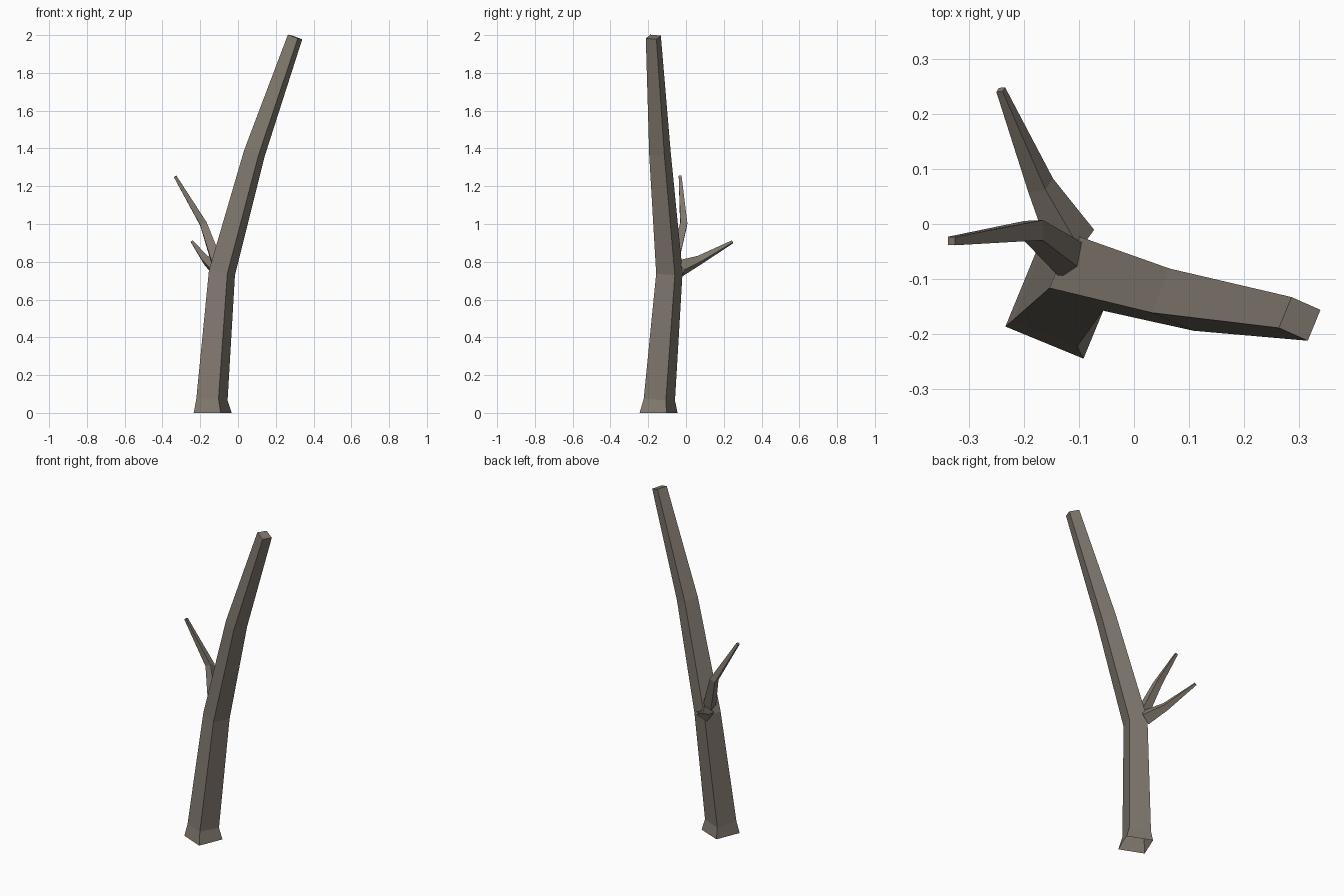
import bpy
import bmesh
from mathutils import Vector

if "Cube" in bpy.data.objects:
    bpy.data.objects.remove(bpy.data.objects["Cube"], do_unlink=True)

# Single bark colour
bark = bpy.data.materials.new("grey_brown_bark")
bark.use_nodes = True
colour = (0.22, 0.19, 0.158, 1)
bark.diffuse_color = colour
bark.node_tree.nodes["Principled BSDF"].inputs["Base Color"].default_value = colour


def limb(name, sections, side, start=None):
    """Loft a four-sided tapering limb; sections are (centre, half width)."""
    points = [Vector(c) for c, _ in sections]
    steps = [(b - a).normalized() for a, b in zip(points, points[1:])]
    bm = bmesh.new()
    rings = []
    for i, (point, (_, half)) in enumerate(zip(points, sections)):
        if i == 0:
            axis = Vector(start) if start else steps[0]
        elif i == len(steps):
            axis = steps[-1]
        else:
            axis = (steps[i - 1] + steps[i]).normalized()
        u = Vector(side)
        u = (u - axis * u.dot(axis)).normalized()
        v = axis.cross(u)
        rings.append([bm.verts.new(point + half * (a * u + b * v))
                      for a, b in ((-1, -1), (1, -1), (1, 1), (-1, 1))])
    for low, high in zip(rings, rings[1:]):
        for k in range(4):
            n = (k + 1) % 4
            bm.faces.new((low[k], low[n], high[n], high[k]))
    bm.faces.new(rings[-1])  # cut tip; the root end stays open
    mesh = bpy.data.meshes.new(name)
    bm.to_mesh(mesh)
    bm.free()
    mesh.materials.append(bark)
    obj = bpy.data.objects.new(name, mesh)
    bpy.context.collection.objects.link(obj)
    return obj


# Trunk with flared foot, leaning over above the fork
limb("trunk", [
    ((-0.134, -0.145, 0), 0.077),
    ((-0.138, -0.141, 0.07), 0.0635),
    ((-0.085, -0.088, 0.742), 0.0535),
    ((0.087, -0.138, 1.375), 0.0435),
    ((0.302, -0.173, 1.99), 0.0305),
], side=(0.924, -0.38, 0), start=(0, 0, 1))

# Upper side branch
limb("upper_branch", [
    ((-0.113, -0.066, 0.80), 0.027),
    ((-0.183, -0.012, 1.0), 0.0185),
    ((-0.333, -0.031, 1.252), 0.0075),
], side=(1, 0, 0))

# Lower rear branch
limb("lower_branch", [
    ((-0.112, -0.035, 0.763), 0.033),
    ((-0.17, 0.07, 0.808), 0.0185),
    ((-0.243, 0.245, 0.905), 0.0065),
], side=(0.86, 0.5, 0.8))
